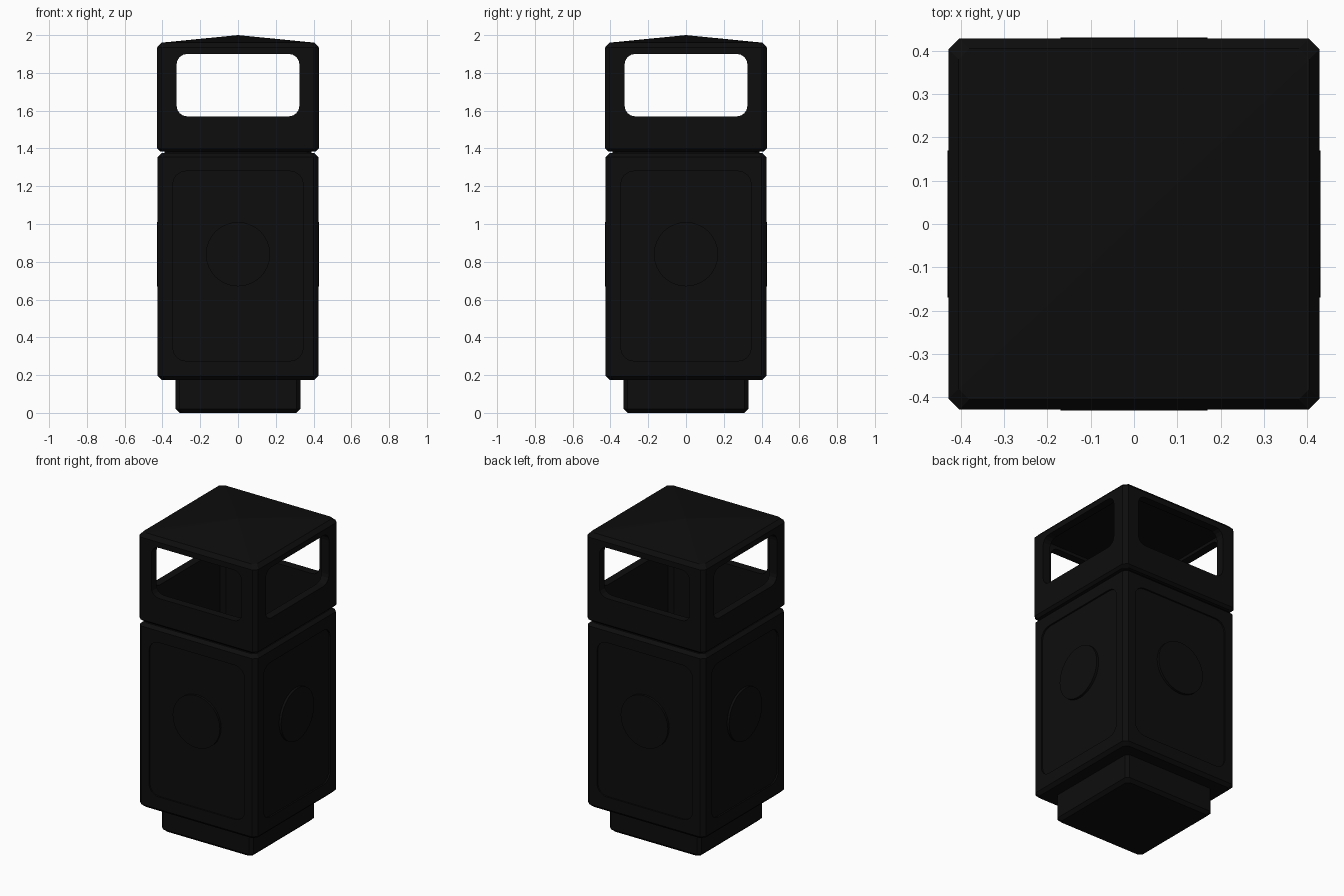
import bpy, bmesh, math
from mathutils import Matrix, Vector

if "Cube" in bpy.data.objects:
    bpy.data.objects.remove(bpy.data.objects["Cube"], do_unlink=True)

black = bpy.data.materials.new("matte black")
black.use_nodes = True
COLOUR = (0.004, 0.004, 0.004, 1)
black.diffuse_color = COLOUR
black.node_tree.nodes["Principled BSDF"].inputs["Base Color"].default_value = COLOUR


def make_object(name, bm):
    bmesh.ops.recalc_face_normals(bm, faces=bm.faces)
    mesh = bpy.data.meshes.new(name)
    bm.to_mesh(mesh)
    bm.free()
    mesh.materials.append(black)
    obj = bpy.data.objects.new(name, mesh)
    bpy.context.collection.objects.link(obj)
    return obj


def square_loft(name, profile, chamfer=0.025):
    """Loft chamfered squares through (half width, height) pairs, capped at both ends."""
    bm = bmesh.new()
    rings = []
    for r, z in profile:
        if r == 0:
            rings.append([bm.verts.new((0, 0, z))])
            continue
        s = r - chamfer
        corners = []
        for q in range(4):
            turn = Matrix.Rotation(q * math.pi / 2, 3, 'Z')
            corners += [bm.verts.new(turn @ Vector(p)) for p in ((r, s, z), (s, r, z))]
        rings.append(corners)
    for a, b in zip(rings, rings[1:]):
        for i in range(8):
            j = (i + 1) % 8
            bm.faces.new((a[i], a[j], b[0]) if len(b) == 1 else (a[i], a[j], b[j], b[i]))
    for ring in (rings[0], rings[-1]):
        if len(ring) > 1:
            bm.faces.new(ring)
    return make_object(name, bm)


def rounded_prism(name, half_w, z0, z1, radius, y0, y1, turn=0, steps=4):
    """Rounded rectangle in the xz plane, extruded along y and turned about z."""
    bm = bmesh.new()
    mid, half_h = (z0 + z1) / 2, (z1 - z0) / 2
    points = []
    for q, (sx, sz) in enumerate(((1, 1), (-1, 1), (-1, -1), (1, -1))):
        for k in range(steps + 1):
            a = (q + k / steps) * math.pi / 2
            points.append((sx * (half_w - radius) + radius * math.cos(a),
                           mid + sz * (half_h - radius) + radius * math.sin(a)))
    face = bm.faces.new([bm.verts.new((x, y0, z)) for x, z in points])
    grown = bmesh.ops.extrude_face_region(bm, geom=[face])["geom"]
    bmesh.ops.translate(bm, vec=(0, y1 - y0, 0),
                        verts=[v for v in grown if isinstance(v, bmesh.types.BMVert)])
    bm.transform(Matrix.Rotation(turn, 4, 'Z'))
    return make_object(name, bm)


def cut(target, cutter):
    cutter.hide_render = True
    cutter.hide_viewport = True
    mod = target.modifiers.new(cutter.name, 'BOOLEAN')
    mod.operation = 'DIFFERENCE'
    mod.solver = 'EXACT'
    mod.object = cutter
    bpy.context.view_layer.objects.active = target
    bpy.ops.object.modifier_apply(modifier=mod.name)
    bpy.data.objects.remove(cutter, do_unlink=True)


# Plinth
square_loft("base", [(0.31, 0), (0.33, 0.02), (0.33, 0.19)], 0.02)

# Hollow bin body with a narrow neck
body = square_loft("body", [(0.405, 0.175), (0.425, 0.195), (0.425, 1.355), (0.405, 1.375),
                            (0.39, 1.375), (0.39, 1.39), (0.375, 1.39), (0.375, 0.23)])

# Hood with a shallow pyramid roof
hood = square_loft("hood", [(0.375, 1.92), (0.375, 1.385), (0.412, 1.385), (0.428, 1.4),
                            (0.428, 1.935), (0.405, 1.96), (0, 2)])

# Openings through the hood, both ways
for q in range(2):
    cut(hood, rounded_prism("opening_cutter", 0.325, 1.57, 1.9, 0.055, -1, 1, q * math.pi / 2))

# Recessed panel with a raised round boss on each side
for q, side in enumerate(("front", "left", "back", "right")):
    turn = q * math.pi / 2
    cut(body, rounded_prism("panel_cutter", 0.345, 0.275, 1.28, 0.07, -0.5, -0.415, turn))
    rounded_prism(side + "_boss", 0.17, 0.67, 1.01, 0.17, -0.43, -0.41, turn, 8)
